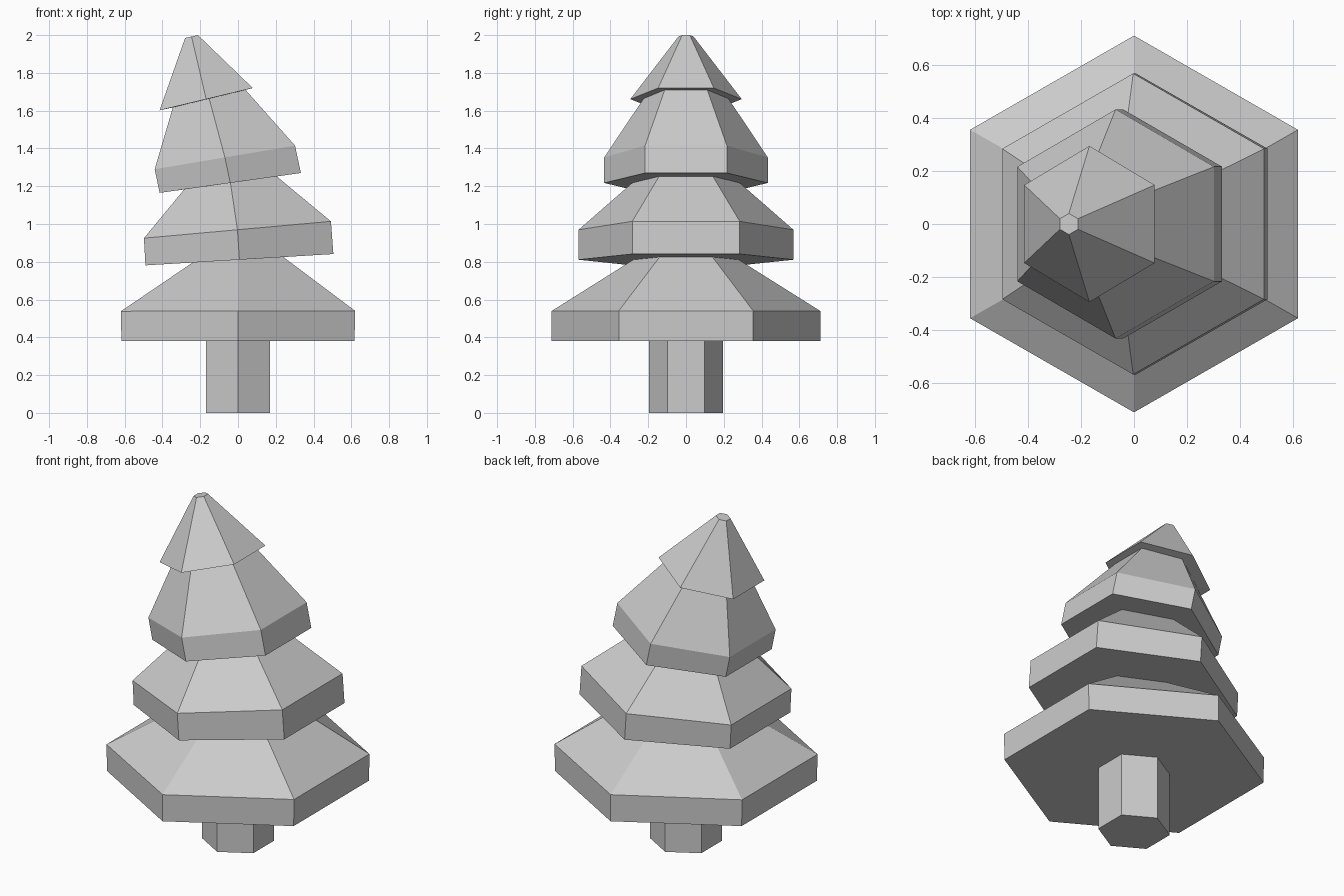
import bpy, bmesh

if "Cube" in bpy.data.objects:
    bpy.data.objects.remove(bpy.data.objects["Cube"])


def ring(bm, left, right, radius):
    """Hexagon with corners on +-y, tilted so its sides pass through left and right (x, z)."""
    (lx, lz), (rx, rz) = left, right
    mx, mz, h = (lx + rx) / 2, (lz + rz) / 2, radius / 2
    pts = [(mx, -radius, mz), (rx, -h, rz), (rx, h, rz),
           (mx, radius, mz), (lx, h, lz), (lx, -h, lz)]
    return [bm.verts.new(p) for p in pts]


def loft(name, sections, cap_bottom=False, cap_top=False):
    bm = bmesh.new()
    rings = [ring(bm, *s) for s in sections]
    for a, b in zip(rings, rings[1:]):
        for i in range(6):
            j = (i + 1) % 6
            bm.faces.new((a[i], a[j], b[j], b[i]))
    if cap_bottom:
        bm.faces.new(rings[0][::-1])
    if cap_top:
        bm.faces.new(rings[-1])
    mesh = bpy.data.meshes.new(name)
    bm.to_mesh(mesh)
    bm.free()
    obj = bpy.data.objects.new(name, mesh)
    bpy.context.collection.objects.link(obj)
    return obj


# Trunk, open where it meets the branches
trunk_top = ((-0.17, 0.38), (0.17, 0.38), 0.196)
loft("trunk", [((-0.17, 0), (0.17, 0), 0.196), trunk_top], cap_bottom=True)

# Leaning branch tiers: underside edge, rim top, then the neck under the next tier
loft("branches", [
    trunk_top,
    ((-0.617, 0.38), (0.617, 0.38), 0.712),      # tier 1
    ((-0.62, 0.538), (0.62, 0.54), 0.712),
    ((-0.24, 0.796), (0.24, 0.825), 0.28),
    ((-0.49, 0.781), (0.505, 0.841), 0.569),     # tier 2
    ((-0.498, 0.925), (0.492, 1.014), 0.569),
    ((-0.285, 1.183), (0.205, 1.252), 0.285),
    ((-0.415, 1.165), (0.333, 1.27), 0.433),     # tier 3
    ((-0.441, 1.29), (0.302, 1.415), 0.433),
    ((-0.345, 1.617), (0.04, 1.71), 0.225),
    ((-0.415, 1.602), (0.078, 1.72), 0.295),     # tier 4 with blunt tip
    ((-0.28, 1.985), (-0.212, 2.0), 0.04),
], cap_top=True)
